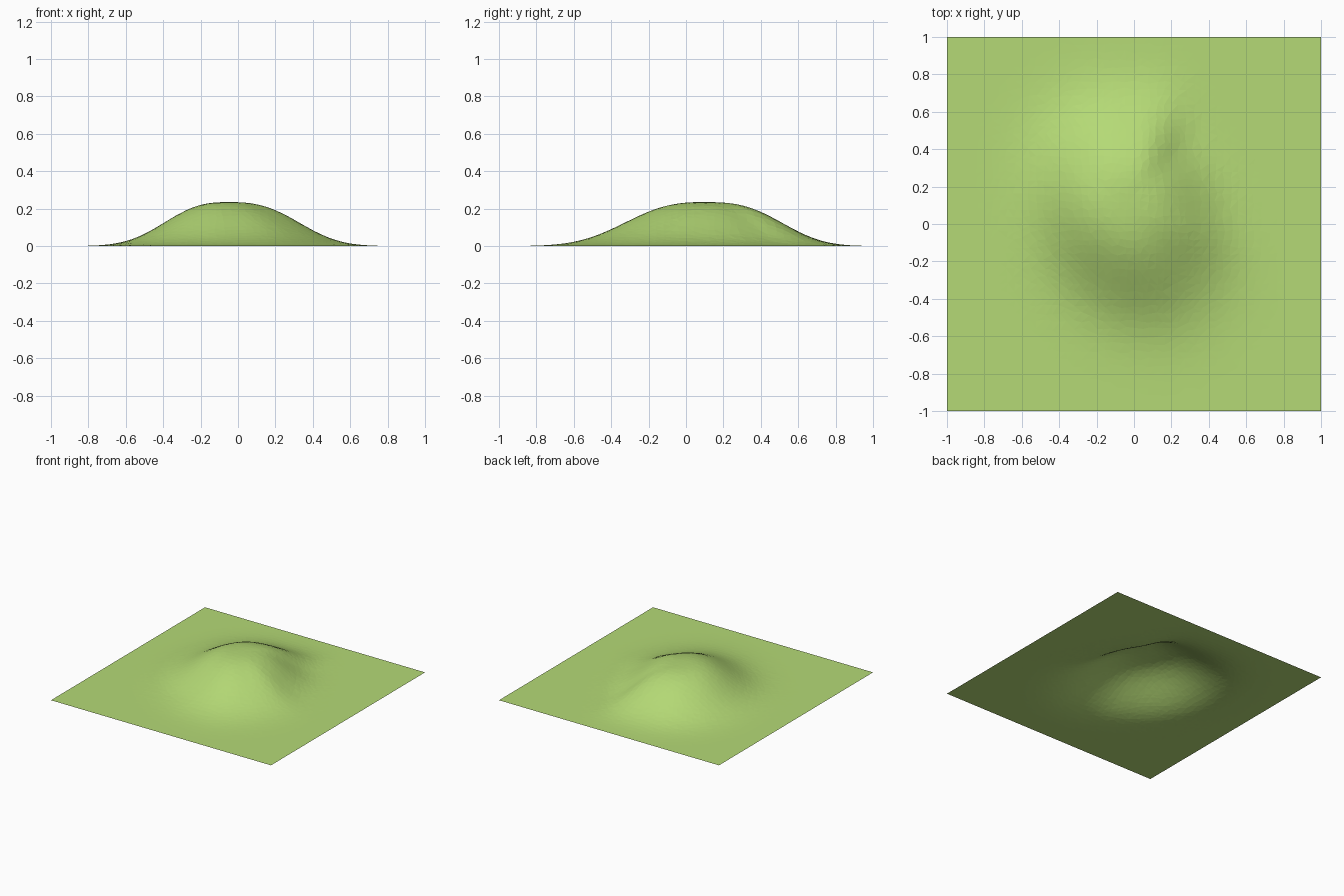
import bpy
import bmesh
import math
import random

random.seed(4)
if "Cube" in bpy.data.objects:
    bpy.data.objects.remove(bpy.data.objects["Cube"], do_unlink=True)

# Hill shape: summit, height, and half-height radius every 22.5 degrees from +x
SUMMIT_X, SUMMIT_Y, HEIGHT = -0.06, 0.09, 0.235
RADII = [0.38, 0.36, 0.37, 0.44, 0.435, 0.425, 0.395, 0.365,
         0.345, 0.34, 0.35, 0.375, 0.42, 0.455, 0.445, 0.43]
CELLS = 50


def hill_radius(angle):
    """Smooth closed interpolation of the outline radii."""
    count = len(RADII)
    pos = (angle / math.tau * count) % count
    i = int(pos)
    t = pos - i
    a, b, c, d = (RADII[(i + k) % count] for k in (-1, 0, 1, 2))
    return b + 0.5 * t * (c - a + t * (2 * a - 5 * b + 4 * c - d
                                       + t * (3 * (b - c) + d - a)))


def ground_height(x, y):
    dx, dy = x - SUMMIT_X, y - SUMMIT_Y
    angle = math.atan2(dy, dx)
    t = math.hypot(dx, dy) / hill_radius(angle)
    # The back-right flank falls away more sharply
    steepness = 2.6 + 0.5 * max(0, math.cos(angle - math.radians(45)))
    return HEIGHT * max(0, 0.5 ** (t ** steepness) - 0.002)


# Grass colour
grass = bpy.data.materials.new("grass_green")
grass.use_nodes = True
colour = (0.46, 0.70, 0.18, 1)
grass.diffuse_color = colour
shader = grass.node_tree.nodes["Principled BSDF"]
shader.inputs["Base Color"].default_value = colour
shader.inputs["Roughness"].default_value = 0.9

# Square ground sheet raised into the hill, with slightly irregular facets
bm = bmesh.new()
bmesh.ops.create_grid(bm, x_segments=CELLS, y_segments=CELLS, size=1)
jitter = 0.25 * 2 / CELLS
for v in bm.verts:
    if max(abs(v.co.x), abs(v.co.y)) < 0.99:
        v.co.x += random.uniform(-jitter, jitter)
        v.co.y += random.uniform(-jitter, jitter)
    v.co.z = ground_height(v.co.x, v.co.y)
bmesh.ops.triangulate(bm, faces=bm.faces[:])

mesh = bpy.data.meshes.new("grassy_hill")
bm.to_mesh(mesh)
bm.free()
mesh.materials.append(grass)
hill = bpy.data.objects.new("grassy_hill", mesh)
bpy.context.collection.objects.link(hill)
